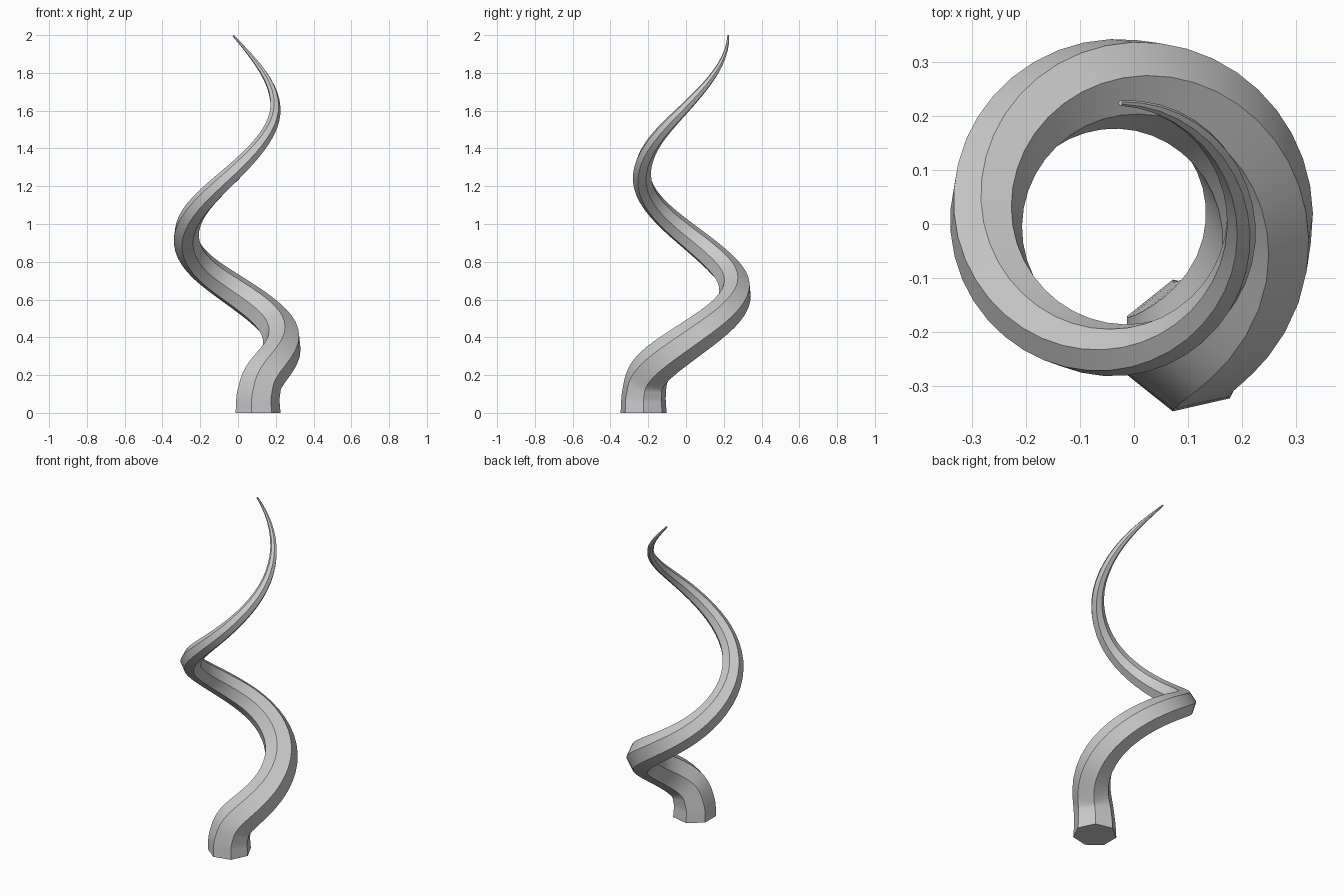
import bpy, bmesh, math
from mathutils import Vector

cube = bpy.data.objects.get("Cube")
if cube:
    bpy.data.objects.remove(cube)

SIDES = 7
STEPS = 5            # rings between neighbouring path points
BASE_R, TIP_R = 0.125, 0.005
AXIS_X = -0.025

# Path of the coil: turn angle in degrees, distance from the axis, height
coil = [(-61, .257, 0), (-60, .257, .1), (-48, .257, .21), (0, .26, .37),
        (45, .262, .51), (90, .262, .65), (135, .257, .79), (180, .25, .945),
        (225, .241, 1.105), (270, .233, 1.27), (315, .226, 1.445),
        (360, .222, 1.62), (405, .222, 1.805), (450, .224, 1.997)]


def on_coil(a, r, z):
    a = math.radians(a)
    return Vector((AXIS_X + r * math.cos(a), r * math.sin(a), z))


def smooth_path(rows):
    """Catmull-Rom interpolation of the rows, turned into points."""
    rows = [Vector(r) for r in rows]
    out = []
    for i in range(len(rows) - 1):
        p1, p2 = rows[i], rows[i + 1]
        m1 = (p2 - rows[i - 1]) / 2 if i else p2 - p1
        m2 = (rows[i + 2] - p1) / 2 if i + 2 < len(rows) else p2 - p1
        for s in range(STEPS):
            t = s / STEPS
            h = t * t * (3 - 2 * t)
            out.append(p1 * (1 - h) + p2 * h + m1 * t * (1 - t) ** 2
                       - m2 * t * t * (1 - t))
    out.append(rows[-1])
    return [on_coil(*p) for p in out]


# Sweep a tapering seven-sided section without twist
path = smooth_path(coil)
bm = bmesh.new()
rings = []
tangent, side = Vector((0, 0, 1)), Vector((1, 0, 0))
for i, p in enumerate(path):
    if i:
        new = (path[min(i + 1, len(path) - 1)] - path[i - 1]).normalized()
        side.rotate(tangent.rotation_difference(new))
        tangent = new
    up = tangent.cross(side)
    radius = BASE_R + (TIP_R - BASE_R) * p.z / path[-1].z
    angles = [math.tau * k / SIDES for k in range(SIDES)]
    rings.append([bm.verts.new(p + radius * (side * math.cos(a) + up * math.sin(a)))
                  for a in angles])

for low, high in zip(rings, rings[1:]):
    for k in range(SIDES):
        n = (k + 1) % SIDES
        bm.faces.new((low[k], low[n], high[n], high[k]))
bm.faces.new(rings[0][::-1])
bm.faces.new(rings[-1])

mesh = bpy.data.meshes.new("spiral_tendril")
bm.to_mesh(mesh)
bm.free()
tendril = bpy.data.objects.new("spiral_tendril", mesh)
bpy.context.collection.objects.link(tendril)

# Plain grey
grey = bpy.data.materials.new("plain_grey")
grey.use_nodes = True
colour = (0.6, 0.6, 0.6, 1)
grey.diffuse_color = colour
grey.node_tree.nodes["Principled BSDF"].inputs["Base Color"].default_value = colour
mesh.materials.append(grey)

# Smooth along the length, sharp along the ridges
bpy.context.view_layer.objects.active = tendril
tendril.select_set(True)
bpy.ops.object.shade_smooth_by_angle(angle=math.radians(35))
